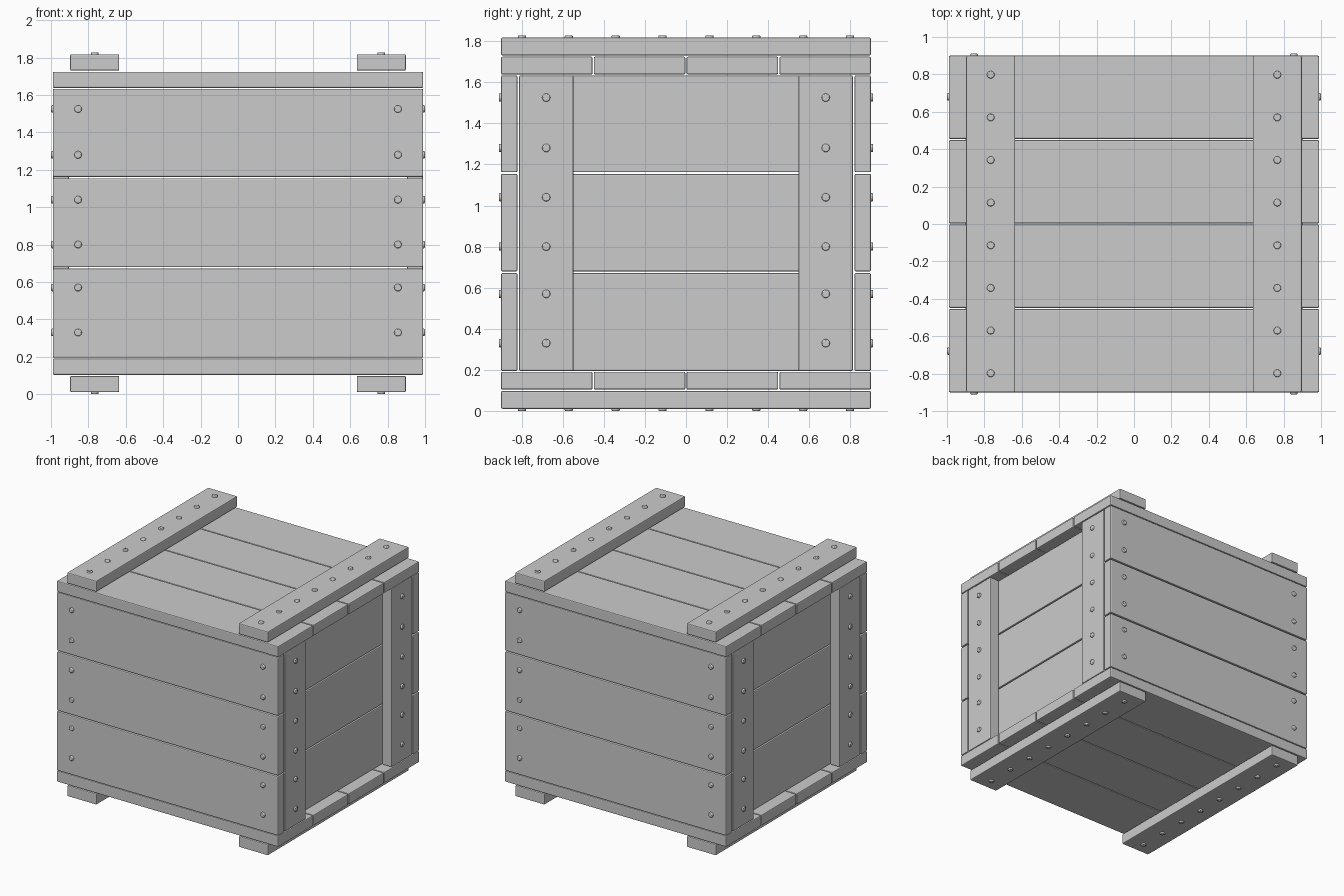
import bpy, bmesh
from mathutils import Vector

if "Cube" in bpy.data.objects:
    bpy.data.objects.remove(bpy.data.objects["Cube"])

MID = 0.914          # half the total height
NAIL_R, NAIL_H = 0.02, 0.011


def board(name, x, y, z):
    """Softly bevelled plank spanning the given (min, max) ranges."""
    lo, hi = Vector((x[0], y[0], z[0])), Vector((x[1], y[1], z[1]))
    bm = bmesh.new()
    bmesh.ops.create_cube(bm, size=1)
    bmesh.ops.scale(bm, vec=hi - lo, verts=bm.verts)
    bmesh.ops.bevel(bm, geom=bm.edges[:], offset=0.007, segments=2,
                    profile=0.5, affect='EDGES')
    mesh = bpy.data.meshes.new(name)
    bm.to_mesh(mesh)
    bm.free()
    ob = bpy.data.objects.new(name, mesh)
    ob.location = (lo + hi) / 2
    bpy.context.collection.objects.link(ob)


def span(s, a, b):
    return tuple(sorted((s * a, s * b)))


# Shared nail head: short cylinder with a rounded rim, base sunk in the wood
bm = bmesh.new()
bmesh.ops.create_cone(bm, cap_ends=True, segments=16, radius1=NAIL_R,
                      radius2=NAIL_R, depth=0.03)
rim = [e for e in bm.edges if all(v.co.z > 0 for v in e.verts)]
bmesh.ops.bevel(bm, geom=rim, offset=0.005, segments=2, profile=0.5, affect='EDGES')
bmesh.ops.translate(bm, vec=(0, 0, NAIL_H - 0.015), verts=bm.verts)
for f in bm.faces:
    f.smooth = len(f.verts) == 4
nail_mesh = bpy.data.meshes.new("nail_head")
bm.to_mesh(nail_mesh)
bm.free()


def nail(name, pos, normal):
    ob = bpy.data.objects.new(name, nail_mesh)
    ob.location = pos
    ob.rotation_euler = Vector(normal).to_track_quat('Z', 'Y').to_euler()
    bpy.context.collection.objects.link(ob)


ROWS = [(0.195, 0.671), (0.679, 1.154), (1.162, 1.633)]
NAIL_Z = [0.33, 0.57, 0.80, 1.04, 1.28, 1.525]

for s in (-1, 1):
    # Long walls (front and back) and recessed end walls
    for z in ROWS:
        board("long_wall_plank", (-0.99, 0.99), span(s, 0.82, 0.90), z)
        board("end_wall_plank", span(s, 0.815, 0.90), (-0.812, 0.812), z)
    for z in NAIL_Z:
        for t in (-1, 1):
            nail("long_wall_nail", (t * 0.855, s * 0.90, z), (0, s, 0))

    # Corner posts on the ends
    for t in (-1, 1):
        board("corner_post", span(s, 0.904, 0.988), span(t, 0.548, 0.812), (0.195, 1.633))
        for z in NAIL_Z:
            nail("post_nail", (s * 0.988, t * 0.68, z), (s, 0, 0))

    # Lid and floor planks
    for i in range(4):
        y0 = -0.90 + i * 0.4515
        board("lid_plank" if s > 0 else "floor_plank", (-0.99, 0.99), (y0, y0 + 0.4455),
              tuple(sorted((MID + s * 0.723, MID + s * 0.81))))

    # Cross battens over the lid and under the floor
    for t in (-1, 1):
        board("lid_batten" if s > 0 else "floor_batten", span(t, 0.635, 0.897),
              (-0.90, 0.90), tuple(sorted((MID + s * 0.816, MID + s * 0.903))))
        for i in range(8):
            nail("batten_nail", (t * 0.766, -0.798 + i * 0.228, MID + s * 0.903), (0, 0, s))
